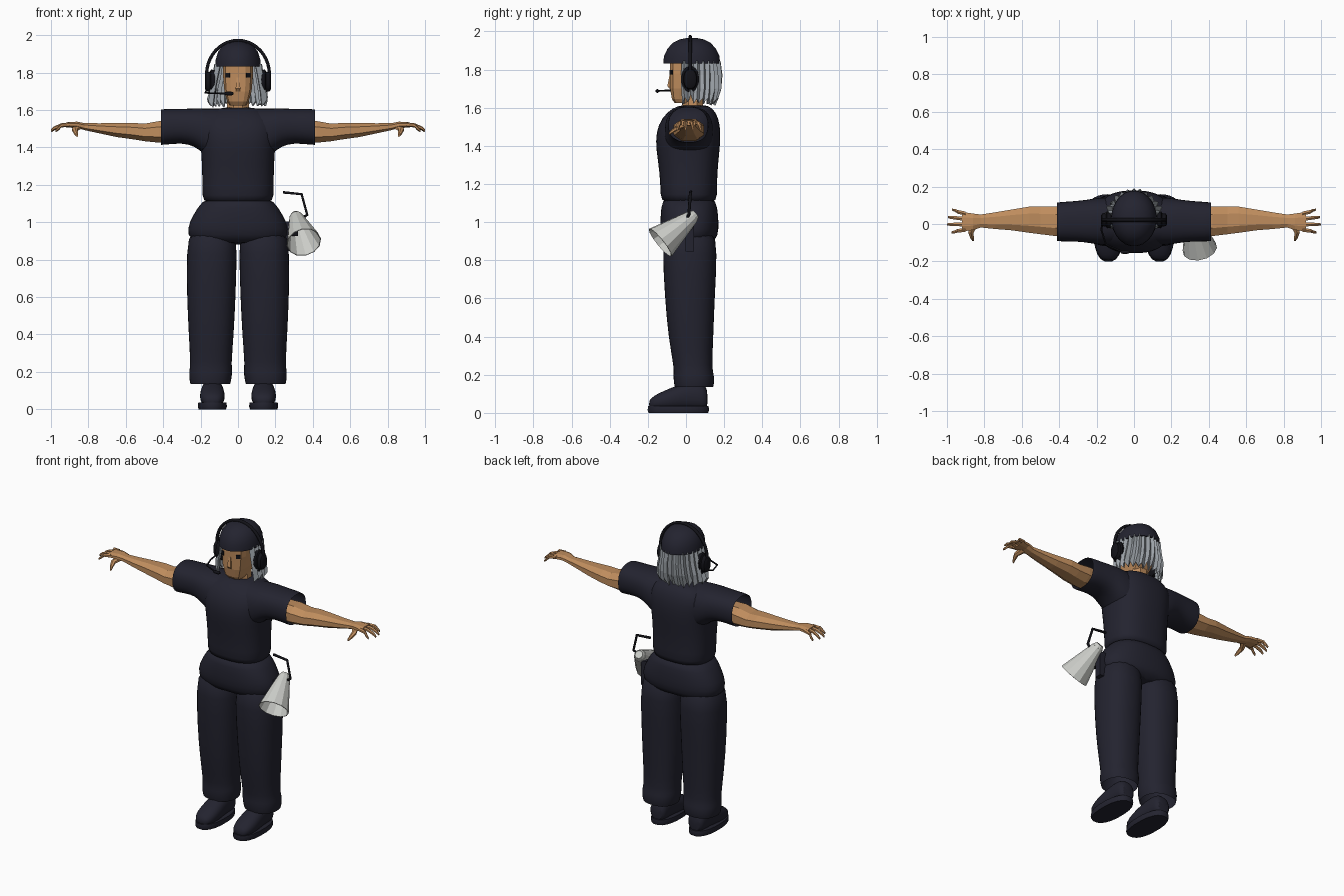
import bpy, bmesh, math, random
from mathutils import Vector

random.seed(4)
if "Cube" in bpy.data.objects:
    bpy.data.objects.remove(bpy.data.objects["Cube"])


def material(name, rgb):
    m = bpy.data.materials.new(name)
    m.use_nodes = True
    m.diffuse_color = (*rgb, 1)
    bsdf = m.node_tree.nodes["Principled BSDF"]
    bsdf.inputs["Base Color"].default_value = (*rgb, 1)
    bsdf.inputs["Roughness"].default_value = 0.8
    return m


NAVY = material("navy cloth", (0.017, 0.017, 0.029))
BLACK = material("black plastic", (0.006, 0.006, 0.009))
SKIN = material("tan skin", (0.52, 0.265, 0.11))
HAIR = material("grey hair", (0.33, 0.36, 0.39))
WHITE = material("off white plastic", (0.6, 0.61, 0.58))


def finish(name, bm, mat, smooth=None, subsurf=0):
    bmesh.ops.recalc_face_normals(bm, faces=bm.faces)
    me = bpy.data.meshes.new(name)
    bm.to_mesh(me)
    bm.free()
    me.materials.append(mat)
    ob = bpy.data.objects.new(name, me)
    bpy.context.collection.objects.link(ob)
    if subsurf:
        ob.modifiers.new("round", "SUBSURF").levels = subsurf
        ob.modifiers["round"].render_levels = subsurf
    if smooth:
        bpy.ops.object.select_all(action="DESELECT")
        ob.select_set(True)
        bpy.context.view_layer.objects.active = ob
        bpy.ops.object.shade_smooth_by_angle(angle=math.radians(smooth))
    return ob


def loft(name, axis, rings, mat, n=16, p=2, s=1, caps=(True, True), smooth=None, subsurf=0):
    """Skin superellipse rings (position, centre 1, centre 2, radius 1, radius 2)."""
    bm = bmesh.new()
    loops = []
    for t, c1, c2, r1, r2 in rings:
        loop = []
        for i in range(n):
            a = math.tau * (i + 0.5) / n
            u, v = math.cos(a), math.sin(a)
            u = c1 + r1 * math.copysign(abs(u) ** (2 / p), u)
            v = c2 + r2 * math.copysign(abs(v) ** (2 / p), v)
            co = {"x": (t, u, v), "y": (u, t, v), "z": (u, v, t)}[axis]
            loop.append(bm.verts.new((co[0] * s, co[1], co[2])))
        loops.append(loop)
    for a, b in zip(loops, loops[1:]):
        for i in range(n):
            j = (i + 1) % n
            bm.faces.new((a[i], a[j], b[j], b[i]))
    for cap, loop in zip(caps, (loops[0], loops[-1])):
        if cap:
            bm.faces.new(loop)
    return finish(name, bm, mat, smooth, subsurf)


def tube(name, pts, radius, mat):
    cu = bpy.data.curves.new(name, "CURVE")
    cu.dimensions = "3D"
    cu.bevel_depth, cu.bevel_resolution, cu.use_fill_caps = radius, 1, True
    sp = cu.splines.new("POLY")
    sp.points.add(len(pts) - 1)
    for q, co in zip(sp.points, pts):
        q.co = (*co, 1)
    cu.materials.append(mat)
    ob = bpy.data.objects.new(name, cu)
    bpy.context.collection.objects.link(ob)
    bpy.ops.object.select_all(action="DESELECT")
    ob.select_set(True)
    bpy.context.view_layer.objects.active = ob
    bpy.ops.object.convert(target="MESH")


def box(name, loc, size, mat, turn=0):
    bm = bmesh.new()
    bmesh.ops.create_cube(bm, size=1)
    bmesh.ops.scale(bm, vec=size, verts=bm.verts)
    ob = finish(name, bm, mat)
    ob.location, ob.rotation_euler.z = loc, turn
    return ob


CLOTH = dict(smooth=50, subsurf=1)

# Shirt body and trouser hips
loft("shirt_body", "z", [(1.1, 0, .015, .185, .14), (1.13, 0, .015, .192, .15),
     (1.25, 0, .013, .192, .15), (1.38, 0, .01, .197, .168), (1.47, 0, .012, .21, .172),
     (1.55, 0, .022, .21, .15), (1.6, 0, .035, .15, .105), (1.615, 0, .04, .07, .065)],
     NAVY, 24, 2.5, **CLOTH)
loft("trouser_hips", "z", [(1.14, 0, .015, .175, .135), (1.08, 0, .017, .215, .148),
     (1.0, 0, .018, .265, .155), (.93, 0, .02, .275, .15), (.88, 0, .02, .23, .12)],
     NAVY, 24, 2.4, **CLOTH)

for s, side in ((1, "left"), (-1, "right")):
    # Sleeve, trouser leg and shoe
    loft(side + "_sleeve", "x", [(.1, .015, 1.46, .13, .15), (.18, .015, 1.485, .13, .125),
         (.23, .015, 1.508, .12, .103), (.3, .015, 1.515, .11, .092),
         (.39, .012, 1.51, .108, .098), (.412, .012, 1.508, .104, .096)],
         NAVY, 16, 2.4, s, (False, False), **CLOTH)
    loft(side + "_trouser_leg", "z", [(.98, .135, .02, .125, .13), (.85, .14, .02, .137, .147),
         (.6, .143, .02, .132, .132), (.4, .143, .025, .122, .12), (.23, .145, .037, .11, .1),
         (.205, .146, .04, .118, .108), (.16, .148, .042, .114, .108), (.135, .148, .042, .108, .102)],
         NAVY, 18, 2.3, s, (True, False), **CLOTH)
    loft(side + "_shoe", "y", [(-.195, .137, .045, .03, .02), (-.17, .137, .053, .058, .038),
         (-.11, .137, .065, .07, .055), (-.04, .137, .08, .066, .068), (.02, .137, .09, .06, .075),
         (.09, .137, .088, .058, .075), (.115, .137, .07, .045, .05)],
         NAVY, 14, 2.3, s, **CLOTH)
    loft(side + "_sole", "z", [(0, .137, -.04, .074, .158), (.015, .137, -.04, .079, .163),
         (.035, .137, -.04, .076, .16)], NAVY, 20, 2.4, s, smooth=40)

    # Bare arm, palm, fingers and thumb
    loft(side + "_arm", "x", [(.33, .015, 1.485, .075, .06), (.42, .015, 1.483, .085, .062),
         (.5, .02, 1.48, .08, .05), (.56, .023, 1.487, .075, .047), (.65, .022, 1.493, .06, .04),
         (.74, .018, 1.502, .048, .029), (.82, .016, 1.511, .037, .02), (.86, .012, 1.521, .047, .018),
         (.92, .012, 1.52, .056, .015)], SKIN, 8, 2.3, s)
    for k, (y, fan, tip) in enumerate([(-.03, -.012, .975), (-.002, 0, 1.0), (.027, .008, .995), (.055, .018, .972)]):
        loft(f"{side}_finger_{k + 1}", "x", [(.9, y, 1.522, .013, .012),
             (.945, y + fan * .6, 1.518, .011, .011), (tip - .015, y + fan, 1.502, .009, .01),
             (tip, y + fan * 1.2, 1.489, .006, .007)], SKIN, 6, 2, s)
    loft(side + "_thumb", "y", [(.0, .85, 1.512, .025, .014), (-.045, .872, 1.495, .017, .013),
         (-.075, .866, 1.475, .011, .011), (-.09, .86, 1.463, .006, .007)], SKIN, 6, 2, s)

    # Eye plate and headphone cup
    box(side + "_eye", (.055 * s, -.0765, 1.787), (.026, .008, .024), BLACK, s * math.radians(32))
    loft(side + "_ear_cup", "x", [(.115, .022, 1.75, .03, .05), (.122, .022, 1.75, .042, .064),
         (.145, .022, 1.75, .046, .068), (.15, .022, 1.75, .036, .056), (.17, .022, 1.75, .034, .05),
         (.177, .022, 1.75, .024, .038)], BLACK, 16, 2.2, s, smooth=35)

# Head with neck, and nose
loft("neck", "z", [(1.56, 0, .04, .07, .062), (1.62, 0, .035, .064, .058), (1.68, 0, .035, .06, .058)], SKIN, 8)
loft("head", "z", [(1.625, 0, -.005, .046, .055), (1.645, 0, .0, .058, .075), (1.7, 0, .02, .074, .105),
     (1.78, 0, .025, .081, .11), (1.85, 0, .025, .08, .11)], SKIN, 12, 4)
loft("nose", "z", [(1.775, 0, -.08, .01, .008), (1.715, 0, -.085, .018, .018), (1.7, 0, -.08, .014, .01)], SKIN, 4)

# Cap
loft("cap", "z", [(1.832, 0, .03, .122, .15), (1.87, 0, .03, .12, .147), (1.91, 0, .03, .108, .128),
     (1.94, 0, .03, .086, .1), (1.958, 0, .03, .055, .065), (1.966, 0, .03, .02, .025)],
     NAVY, 24, 2, smooth=40)

# Hair: a pleated sheet round the back with uneven tips
bm = bmesh.new()
columns = []
N = 34
for i in range(N + 1):
    a = math.radians(-22 + 224 * i / N)
    fold = .009 if i % 2 else -.007
    tip = 1.625 + (.03 if i % 2 else 0) + random.uniform(-.012, .015)
    col = []
    for z, rx, ry in ((1.845, .11, .135), (1.77, .123, .143), (1.7, .138, .142), (tip, .148, .128)):
        wave = fold + random.uniform(-.005, .005)
        col.append(bm.verts.new(((rx + wave) * math.cos(a), .03 + (ry + wave) * math.sin(a), z)))
    columns.append(col)
for a, b in zip(columns, columns[1:]):
    for k in range(3):
        bm.faces.new((a[k], b[k], b[k + 1], a[k + 1]))
hair = finish("hair", bm, HAIR)
solid = hair.modifiers.new("thickness", "SOLIDIFY")
solid.thickness, solid.offset = .012, 0

# Headset band and microphone
arch = [(.168 * math.cos(t), .022, 1.79 + .182 * math.sin(t)) for t in
        (math.pi * i / 20 for i in range(21))]
tube("headset_band", arch, .01, BLACK)
tube("microphone_boom", [(-.165, .02, 1.71), (-.175, -.03, 1.693), (-.15, -.11, 1.69), (-.06, -.15, 1.688)], .005, BLACK)
loft("microphone", "x", [(-.072, -.15, 1.688, .006, .006), (-.06, -.15, 1.688, .01, .01),
     (-.035, -.15, 1.688, .01, .01), (-.025, -.15, 1.688, .006, .006)], BLACK, 10, smooth=40)

# Megaphone hanging at the left hip: bell, rear grip and carrying handle
back, front = Vector((.31, .035, 1.03)), Vector((.352, -.135, .893))
length = (front - back).length
aim = (front - back).to_track_quat("Z", "Y")
for name, rings, mat, caps in (
        ("megaphone_bell", [(0, 0, 0, .036, .036), (length, 0, 0, .094, .094)], WHITE, (True, False)),
        ("megaphone_rear", [(-.02, 0, 0, .024, .024), (0, 0, 0, .034, .034)], WHITE, (True, True))):
    part = loft(name, "z", rings, mat, 12, caps=caps)
    part.rotation_mode = "QUATERNION"
    part.location, part.rotation_quaternion = back, aim
    if name == "megaphone_bell":
        part.modifiers.new("wall", "SOLIDIFY").thickness = .004
tube("megaphone_handle", [(.24, .025, 1.16), (.34, .023, 1.15), (.37, .015, 1.04), (.325, -.0, 1.01)], .008, BLACK)
box("belt_pouch", (.275, .02, .925), (.045, .045, .16), NAVY)
box("megaphone_grip", (.295, -.03, .94), (.05, .03, .025), BLACK)
